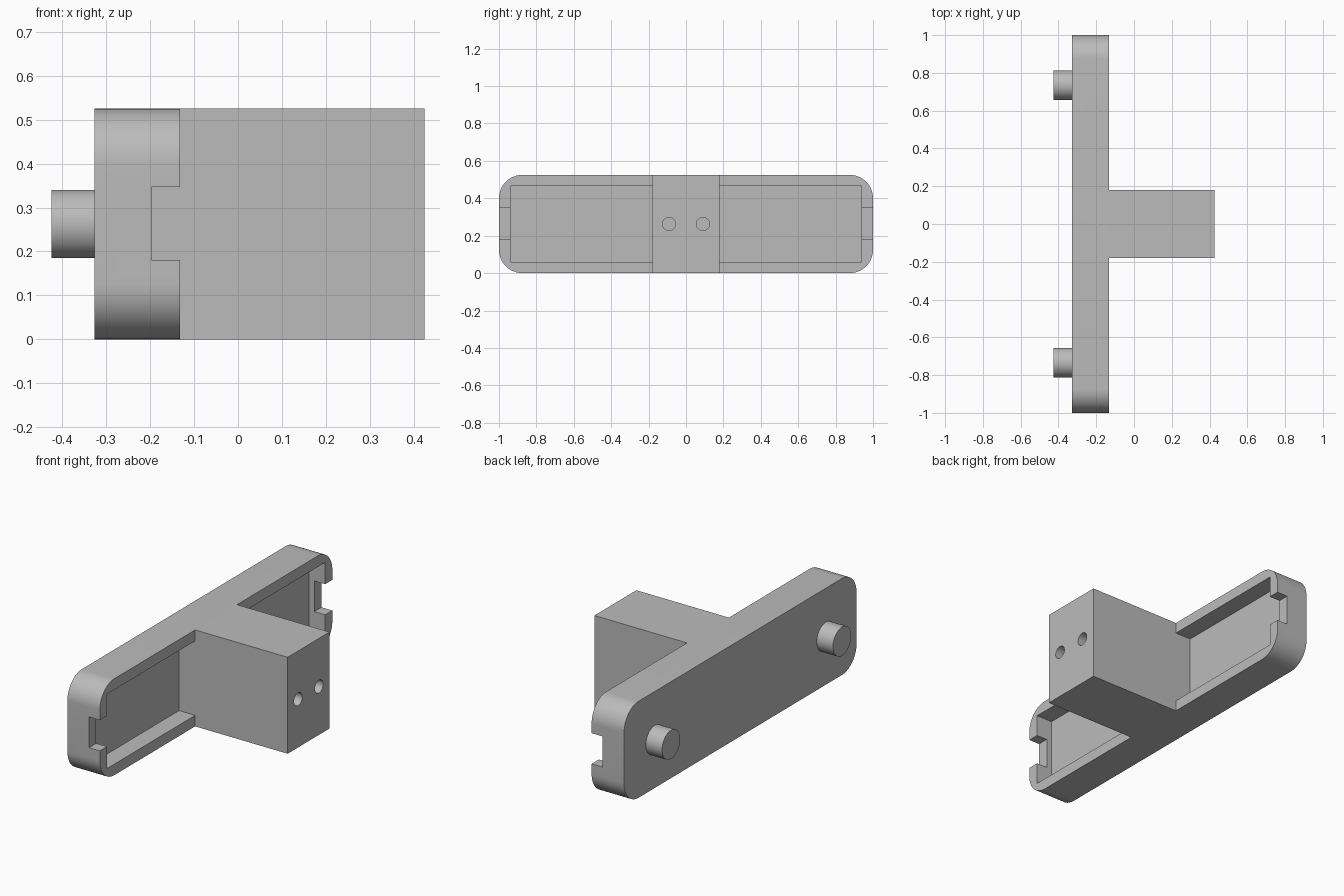
import bpy, bmesh, math

if "Cube" in bpy.data.objects:
    bpy.data.objects.remove(bpy.data.objects["Cube"])

H = 0.525                     # overall height
MID = H / 2
BACK, FACE, FRONT = -0.327, -0.132, 0.425   # plate back, plate face, block end

grey = bpy.data.materials.new("light_grey")
grey.diffuse_color = (0.5, 0.5, 0.5, 1)
grey.use_nodes = True
grey.node_tree.nodes["Principled BSDF"].inputs["Base Color"].default_value = grey.diffuse_color


def prism(name, outline, x0, x1):
    """Extrude a (y, z) outline along x."""
    bm = bmesh.new()
    face = bm.faces.new([bm.verts.new((x0, y, z)) for y, z in outline])
    ext = bmesh.ops.extrude_face_region(bm, geom=[face])
    moved = [v for v in ext["geom"] if isinstance(v, bmesh.types.BMVert)]
    bmesh.ops.translate(bm, verts=moved, vec=(x1 - x0, 0, 0))
    bmesh.ops.recalc_face_normals(bm, faces=bm.faces)
    mesh = bpy.data.meshes.new(name)
    bm.to_mesh(mesh)
    bm.free()
    mesh.materials.append(grey)
    ob = bpy.data.objects.new(name, mesh)
    bpy.context.collection.objects.link(ob)
    return ob


def rect(y0, y1, z0, z1):
    return [(y0, z0), (y1, z0), (y1, z1), (y0, z1)]


def circle(cy, cz, r, n=48):
    return [(cy + r * math.cos(2 * math.pi * i / n),
             cz + r * math.sin(2 * math.pi * i / n)) for i in range(n)]


def rounded_rect(half_y, height, r, n=16):
    pts = []
    corners = [(half_y - r, height - r), (r - half_y, height - r),
               (r - half_y, r), (half_y - r, r)]
    for k, (cy, cz) in enumerate(corners):
        for i in range(n + 1):
            a = math.pi / 2 * (k + i / n)
            pts.append((cy + r * math.cos(a), cz + r * math.sin(a)))
    return pts


def combine(target, tool, operation):
    """Apply a boolean and remove the tool."""
    tool.hide_render = True
    mod = target.modifiers.new(tool.name, 'BOOLEAN')
    mod.operation, mod.solver, mod.object = operation, 'EXACT', tool
    bpy.context.view_layer.objects.active = target
    bpy.ops.object.modifier_apply(modifier=mod.name)
    bpy.data.objects.remove(tool)


# Rounded back plate with the projecting block
body = prism("bracket_body", rounded_rect(1.0, H, 0.125), BACK, FACE)
combine(body, prism("block", rect(-0.18, 0.18, 0, H), FACE, FRONT), 'UNION')

for s in (-1, 1):
    # Shallow pocket either side of the block
    y0, y1 = sorted((s * 0.18, s * 0.938))
    combine(body, prism("pocket", rect(y0, y1, 0.06, 0.465), -0.229, 0.0), 'DIFFERENCE')
    # Notch in the end wall
    y0, y1 = sorted((s * 0.9, s * 1.1))
    combine(body, prism("notch", rect(y0, y1, 0.18, 0.347), -0.197, 0.0), 'DIFFERENCE')
    # Screw hole in the block end
    combine(body, prism("hole", circle(s * 0.09, MID, 0.035, 32), 0.17, 0.5), 'DIFFERENCE')
    # Locating peg on the back
    combine(body, prism("peg", circle(s * 0.735, MID, 0.078), -0.425, -0.29), 'UNION')

# Smooth the round parts, keep the edges sharp
bpy.ops.object.select_all(action='DESELECT')
body.select_set(True)
bpy.context.view_layer.objects.active = body
bpy.ops.object.shade_smooth_by_angle(angle=math.radians(30))
